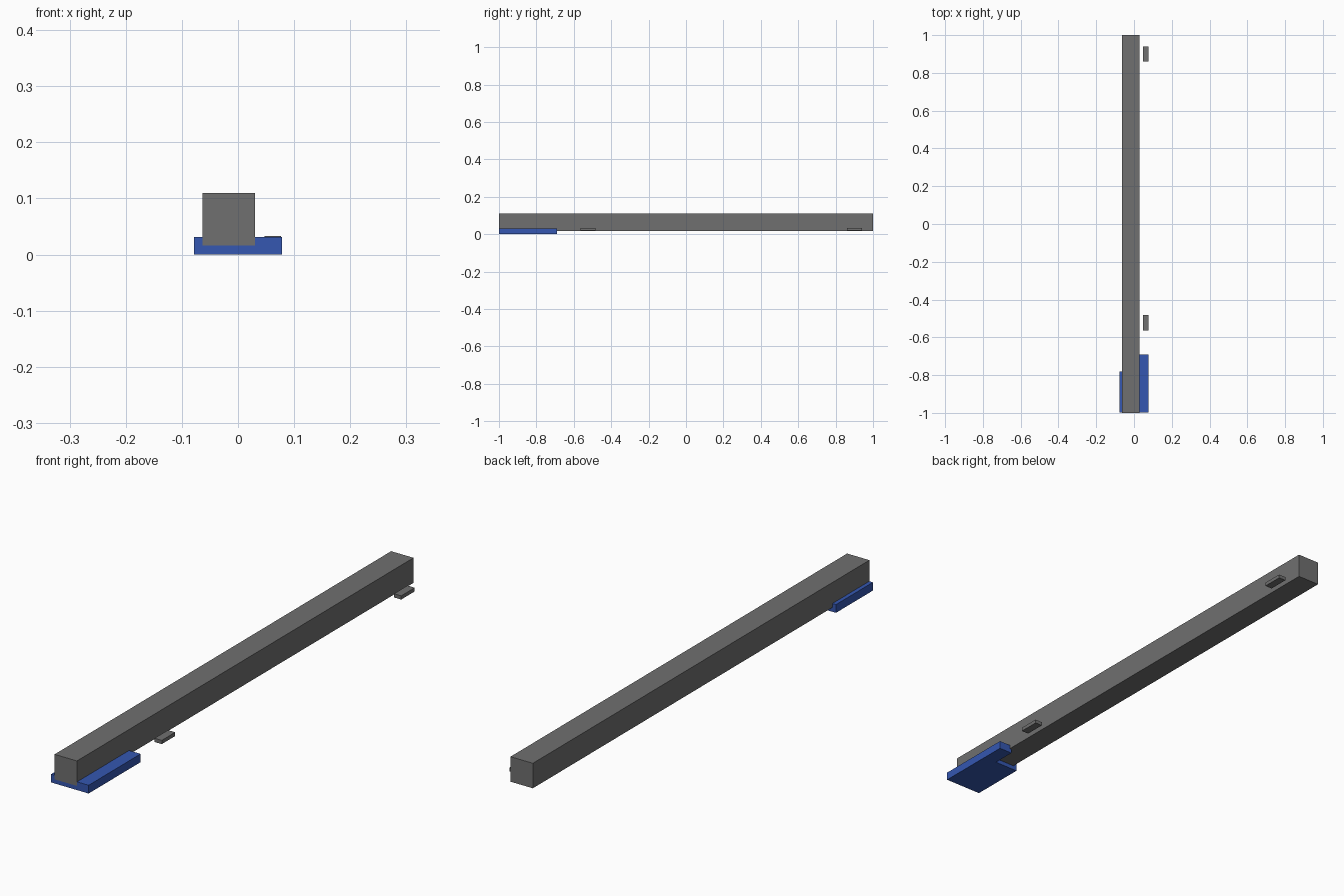
import bpy
import bmesh

cube = bpy.data.objects.get("Cube")
if cube:
    bpy.data.objects.remove(cube, do_unlink=True)


def make_material(name, rgb):
    mat = bpy.data.materials.new(name)
    mat.use_nodes = True
    color = (*rgb, 1.0)
    mat.diffuse_color = color
    mat.node_tree.nodes["Principled BSDF"].inputs["Base Color"].default_value = color
    return mat


def make_prism(name, outline, z0, z1, mat):
    """Extrude a flat outline (x, y) from z0 up to z1."""
    bm = bmesh.new()
    base = bm.faces.new([bm.verts.new((x, y, z0)) for x, y in outline])
    top = bmesh.ops.extrude_face_region(bm, geom=[base])["geom"]
    verts = [v for v in top if isinstance(v, bmesh.types.BMVert)]
    bmesh.ops.translate(bm, verts=verts, vec=(0, 0, z1 - z0))
    bmesh.ops.recalc_face_normals(bm, faces=bm.faces)
    mesh = bpy.data.meshes.new(name)
    bm.to_mesh(mesh)
    bm.free()
    mesh.materials.append(mat)
    obj = bpy.data.objects.new(name, mesh)
    bpy.context.collection.objects.link(obj)
    return obj


def rectangle(x0, x1, y0, y1):
    return [(x0, y0), (x1, y0), (x1, y1), (x0, y1)]


grey = make_material("dark grey", (0.16, 0.16, 0.16))
blue = make_material("blue", (0.035, 0.095, 0.44))

# Long square beam
make_prism("beam", rectangle(-0.063, 0.03, -1, 1), 0.016, 0.11, grey)

# Stepped base plate under the front end, longer on the +x side
plate = [(-0.078, -0.999), (0.078, -0.999), (0.078, -0.69),
         (0.022, -0.69), (0.022, -0.78), (-0.078, -0.78)]
make_prism("base_plate", plate, 0, 0.031, blue)

# Small side tabs, separate from the beam
for name, y in (("front_tab", -0.523), ("back_tab", 0.9)):
    make_prism(name, rectangle(0.047, 0.077, y - 0.04, y + 0.04), 0.019, 0.033, grey)
